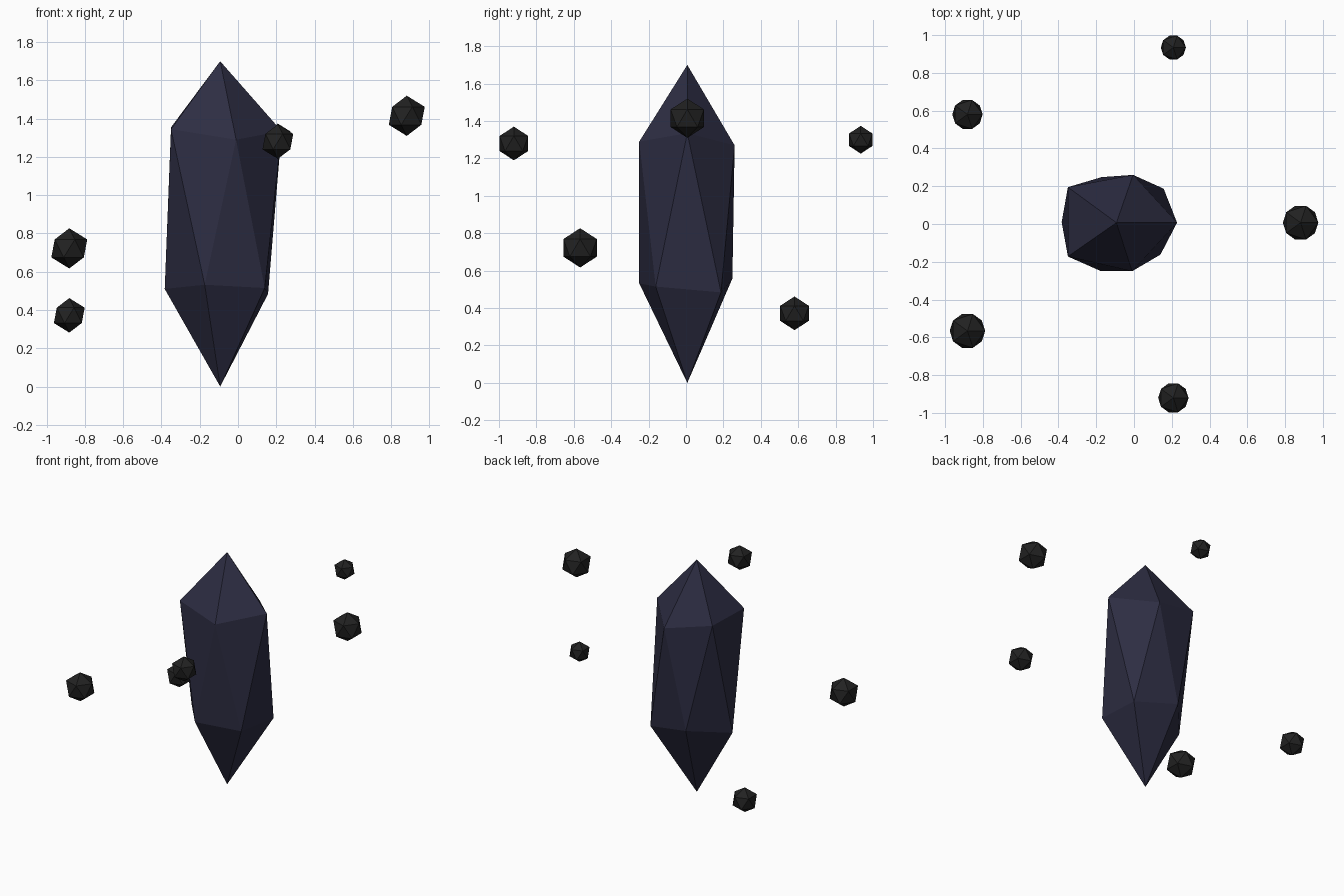
import bpy, math

if "Cube" in bpy.data.objects:
    bpy.data.objects.remove(bpy.data.objects["Cube"])

CX, CY = -0.093, 0.007   # axis of the crystal


def material(name, rgb):
    m = bpy.data.materials.new(name)
    m.diffuse_color = (*rgb, 1)
    m.use_nodes = True
    m.node_tree.nodes["Principled BSDF"].inputs["Base Color"].default_value = m.diffuse_color
    return m


def ico(name, loc, radius, mat):
    bpy.ops.mesh.primitive_ico_sphere_add(subdivisions=1, radius=radius, location=loc)
    ob = bpy.context.object
    ob.name = name
    ob.data.materials.append(mat)
    return ob


navy = material("dark navy", (0.026, 0.026, 0.055))
black = material("near black", (0.0155, 0.0155, 0.0155))

# Crystal: a stretched icosahedron, each ring corner nudged to its own place.
# Corners are (x, y, z), ordered counter-clockwise by angle around the axis.
upper = [(0.228, 0.007, 1.335), (-0.005, 0.26, 1.27), (-0.35, 0.195, 1.355),
         (-0.35, -0.172, 1.345), (-0.01, -0.25, 1.29)]      # 0, 72, 144 ... degrees
lower = [(0.157, 0.187, 0.484), (-0.172, 0.248, 0.558), (-0.383, 0.01, 0.51),
         (-0.174, -0.25, 0.532), (0.14, -0.162, 0.515)]     # 36, 108 ... degrees
crystal = ico("crystal", (0, 0, 0), 1, navy)
for v in crystal.data.vertices:
    deg = math.degrees(math.atan2(v.co.y, v.co.x)) % 360
    if v.co.z > 0.9:
        v.co = (CX, CY, 1.70)
    elif v.co.z < -0.9:
        v.co = (CX, CY, 0.0)
    elif v.co.z > 0:
        v.co = upper[round(deg / 72) % 5]
    else:
        v.co = lower[round((deg - 36) / 72) % 5]

# Floating stones circling the crystal: (height, radius)
stones = [(1.415, 0.105), (1.30, 0.074), (0.372, 0.09), (0.722, 0.105), (1.28, 0.09)]
for i, (z, r) in enumerate(stones):
    a = math.radians(72 * i)
    ico(f"floating_stone_{i + 1}",
        (CX + 0.975 * math.cos(a), CY + 0.975 * math.sin(a), z), r, black)
